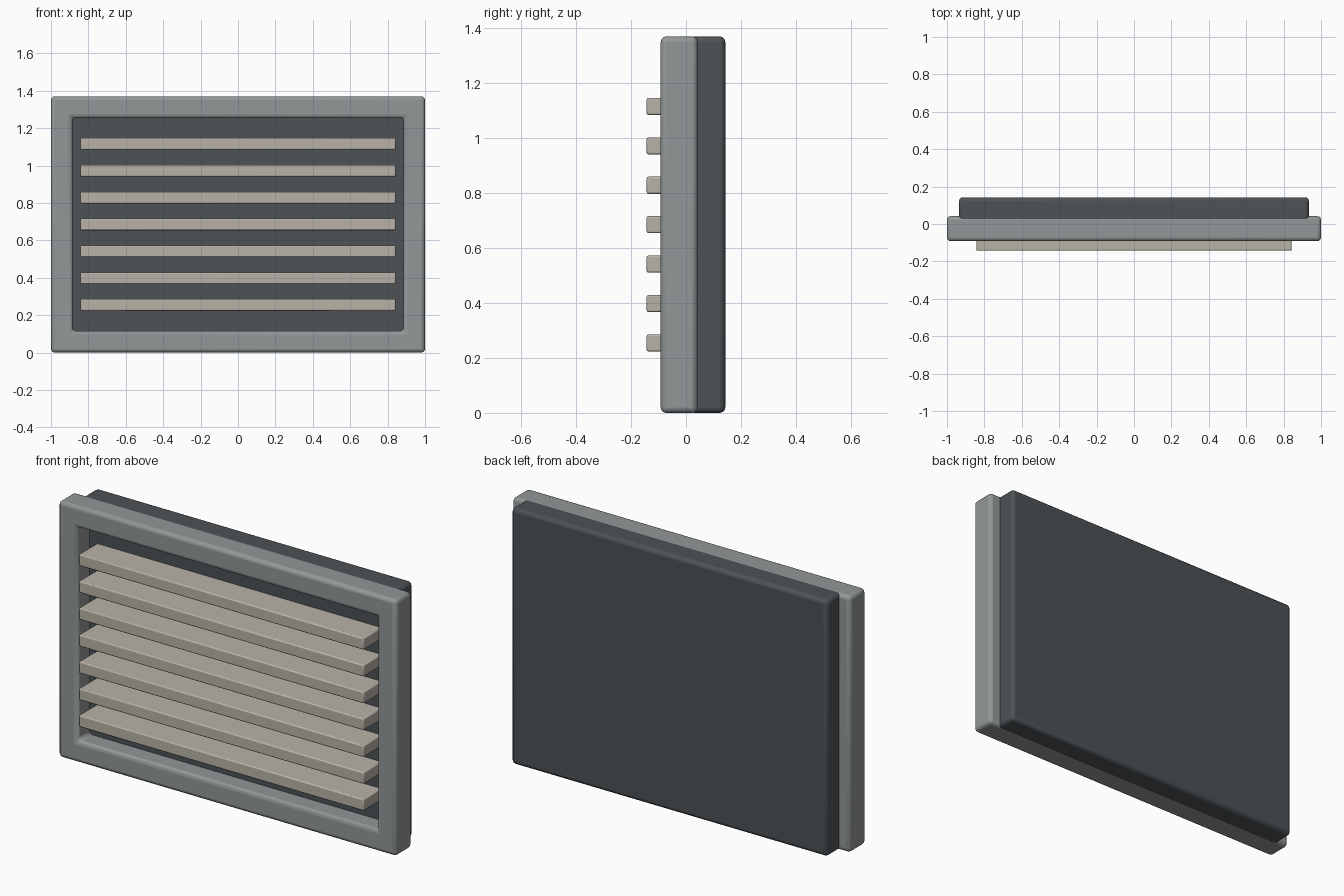
import bpy
import bmesh
import math

cube = bpy.data.objects.get("Cube")
if cube:
    bpy.data.objects.remove(cube, do_unlink=True)

HEIGHT = 1.37
MID = HEIGHT / 2


def make_material(name, rgb):
    mat = bpy.data.materials.new(name)
    mat.use_nodes = True
    color = (*rgb, 1)
    mat.diffuse_color = color
    mat.node_tree.nodes["Principled BSDF"].inputs["Base Color"].default_value = color
    return mat


grey = make_material("mid grey", (0.29, 0.31, 0.31))
charcoal = make_material("charcoal", (0.074, 0.085, 0.093))
beige = make_material("warm beige", (0.48, 0.45, 0.39))


def finish(bm, name, mat, radius, segments):
    """Turn a bmesh into a smooth object with rounded edges."""
    bmesh.ops.recalc_face_normals(bm, faces=bm.faces)
    mesh = bpy.data.meshes.new(name)
    bm.to_mesh(mesh)
    bm.free()
    mesh.materials.append(mat)
    obj = bpy.data.objects.new(name, mesh)
    bpy.context.collection.objects.link(obj)
    bevel = obj.modifiers.new("rounded edges", "BEVEL")
    bevel.width = radius
    bevel.segments = segments
    bevel.limit_method = "ANGLE"
    bpy.ops.object.select_all(action="DESELECT")
    obj.select_set(True)
    bpy.context.view_layer.objects.active = obj
    bpy.ops.object.shade_smooth_by_angle(angle=math.radians(35))
    return obj


def box(name, half_width, y0, y1, z0, z1, mat, radius, segments=3):
    bm = bmesh.new()
    bmesh.ops.create_cube(bm, size=1)
    for v in bm.verts:
        v.co.x *= 2 * half_width
        v.co.y = y0 if v.co.y < 0 else y1
        v.co.z = z0 if v.co.z < 0 else z1
    return finish(bm, name, mat, radius, segments)


def ring(name, half_x, half_z, border, y0, y1, mat, radius):
    """Rectangular frame with an open middle."""
    bm = bmesh.new()
    corners = [(-1, -1), (1, -1), (1, 1), (-1, 1)]

    def loop(inset, y):
        return [bm.verts.new((sx * (half_x - inset), y, MID + sz * (half_z - inset)))
                for sx, sz in corners]

    loops = [loop(0, y0), loop(border, y0), loop(border, y1), loop(0, y1)]
    for k in range(4):
        a, b = loops[k], loops[(k + 1) % 4]
        for i in range(4):
            j = (i + 1) % 4
            bm.faces.new((a[i], a[j], b[j], b[i]))
    return finish(bm, name, mat, radius, 3)


# Outer frame and the solid panel behind it
ring("outer_frame", 1.0, MID, 0.115, -0.092, 0.042, grey, 0.02)
box("back_panel", 0.935, 0.01, 0.143, 0, HEIGHT, charcoal, 0.02)

# Horizontal slats
SLATS = 7
for n in range(SLATS):
    z = MID + (n - (SLATS - 1) / 2) * 0.1435
    box(f"slat_{n + 1}", 0.843, -0.143, 0.015, z - 0.031, z + 0.031, beige, 0.006, 2)
